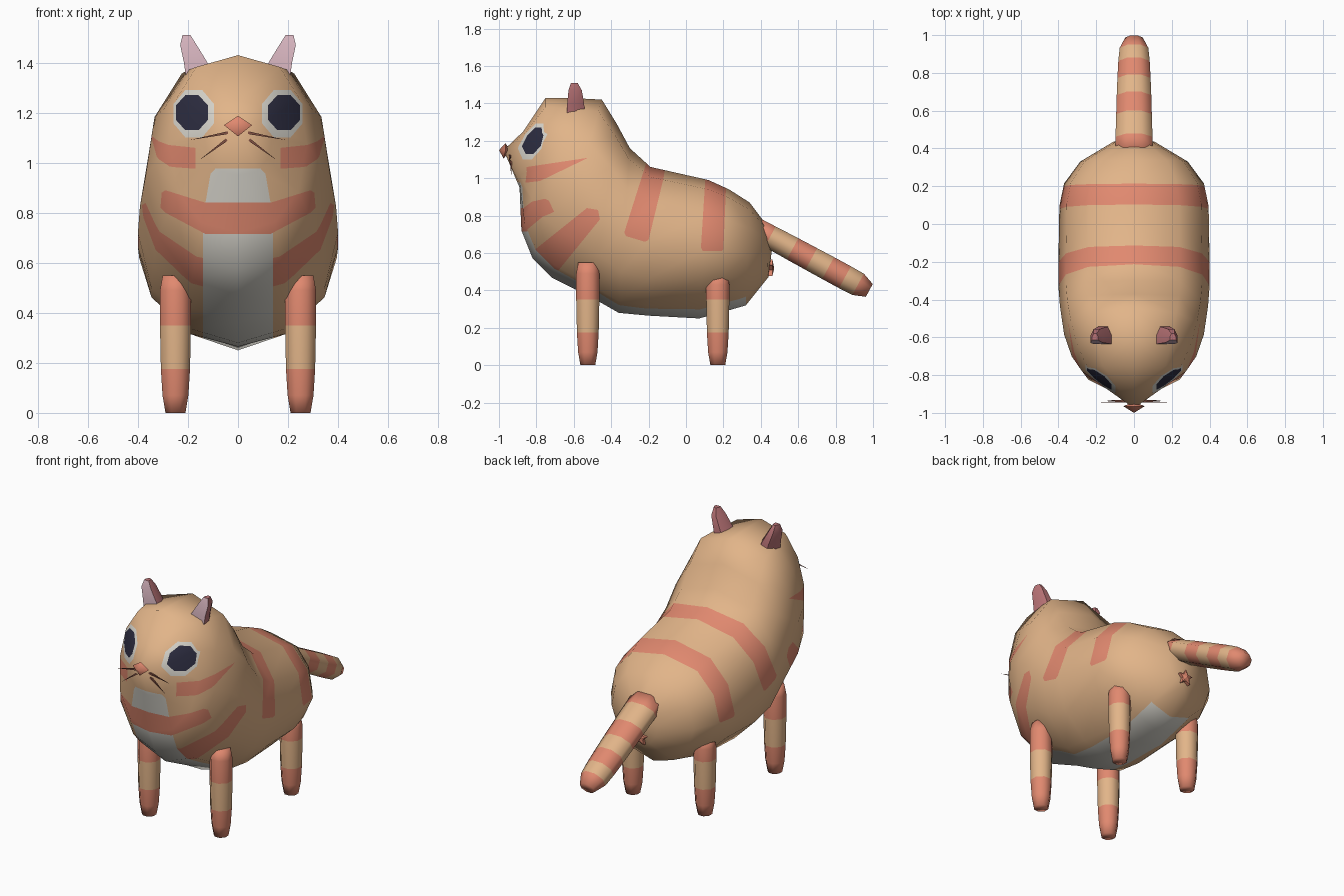
import bpy, bmesh, math
from mathutils import Vector
from mathutils.bvhtree import BVHTree
from mathutils.interpolate import poly_3d_calc

if "Cube" in bpy.data.objects:
    bpy.data.objects.remove(bpy.data.objects["Cube"])


def material(name, rgb):
    m = bpy.data.materials.new(name)
    m.diffuse_color = (*rgb, 1)
    m.use_nodes = True
    m.node_tree.nodes["Principled BSDF"].inputs["Base Color"].default_value = m.diffuse_color
    return m


MATS = [material("tan_fur", (0.76, 0.46, 0.25)), material("orange_stripe", (0.75, 0.25, 0.16)),
        material("white_fur", (0.68, 0.66, 0.60)), material("eye_dark", (0.025, 0.025, 0.05)),
        material("ear_outer", (0.48, 0.17, 0.18)), material("ear_inner", (0.68, 0.46, 0.52)),
        material("whisker_brown", (0.22, 0.08, 0.055))]
TAN, ORANGE, WHITE, DARK, EAR, INNER, BROWN = range(7)


def loft_bm(rings):
    """Skin a list of rings; a one-point ring makes a pole, open ends are capped."""
    bm = bmesh.new()
    vs = [[bm.verts.new(p) for p in r] for r in rings]
    for a, b in zip(vs, vs[1:]):
        n = max(len(a), len(b))
        for i in range(n):
            j = (i + 1) % n
            quad = [a[i % len(a)], a[j % len(a)], b[j % len(b)], b[i % len(b)]]
            bm.faces.new(list(dict.fromkeys(quad)))
    for end in (vs[0], vs[-1]):
        if len(end) > 2:
            bm.faces.new(end)
    bmesh.ops.recalc_face_normals(bm, faces=bm.faces[:])
    return bm


def finish(name, bm, rule=None, angle=40):
    """Turn a bmesh into an object, colouring faces by rule."""
    bm.normal_update()
    if rule:
        for f in bm.faces:
            f.material_index = rule(f.calc_center_median(), f.normal)
    me = bpy.data.meshes.new(name)
    bm.to_mesh(me)
    bm.free()
    for m in MATS:
        me.materials.append(m)
    ob = bpy.data.objects.new(name, me)
    bpy.context.collection.objects.link(ob)
    if angle:
        bpy.ops.object.select_all(action='DESELECT')
        ob.select_set(True)
        bpy.context.view_layer.objects.active = ob
        bpy.ops.object.shade_smooth_by_angle(angle=math.radians(angle))
    return ob


def spow(v, e):
    return math.copysign(abs(v) ** e, v)


# Body and head: rings span from the back line to the belly line
# (back y, back z, belly y, belly z, half width, backward bulge of the sides, belly roundness)
SECTIONS = [(.43, .75, .44, .47, .11, 0, 1), (.34, .87, .32, .32, .285, 0, 1.1),
            (.23, .94, .20, .285, .37, 0, 1.25), (.12, .99, .07, .25, .395, 0, 1.2),
            (-.19, 1.06, -.20, .265, .40, 0, 1), (-.30, 1.16, -.36, .28, .40, 0, 1),
            (-.37, 1.29, -.50, .36, .392, 0, 1), (-.45, 1.42, -.72, .47, .37, 0, 1),
            (-.60, 1.428, -.82, .57, .33, .01, 1), (-.75, 1.43, -.88, .72, .275, .035, .9),
            (-.87, 1.25, -.89, .95, .135, 0, .85)]
rings = [[Vector((0, .46, .62))]]
for ty, tz, by, bz, w, bulge, low_e in SECTIONS:
    top, low = Vector((0, ty, tz)), Vector((0, by, bz))
    mid, half = (top + low) / 2, (top - low) / 2
    ring = []
    for i in range(12):
        c, s = math.cos(math.tau * i / 12), math.sin(math.tau * i / 12)
        ez, ex = (1, .72) if c > 1e-4 else (low_e, low_e)
        ring.append(mid + half * spow(c, ez) + Vector((w * spow(s, ex), bulge * s * s, 0)))
    rings.append(ring)
rings.append([Vector((0, -.975, 1.15))])
body = loft_bm(rings)
bmesh.ops.triangulate(body, faces=body.faces[:])
body.normal_update()
body.faces.ensure_lookup_table()
base_tree = BVHTree.FromBMesh(body)
base_tris = [([v.co.copy() for v in f.verts], [v.normal.copy() for v in f.verts])
             for f in body.faces]


def octagon(cx, cz, rx, rz):
    return [(cx + rx * math.cos(a), cz + rz * math.sin(a))
            for a in (math.tau * (i + .5) / 8 for i in range(8))]


# Fur markings: colour, projection axis (0 = seen from front, 1 = from side),
# convex outline, largest y, smallest |x|
chest_end = [(.13, .84), (.29, .89), (.305, .88), (.31, .82), (.29, .80), (.13, .715)]
MARKS = [
    (ORANGE, 1, [(-.83, .60), (-.72, .46), (-.46, .78), (-.47, .83), (-.53, .84)], 9, .14),
    (ORANGE, 1, [(-.95, 1.045), (-.95, .965), (-.78, .985), (-.48, 1.13), (-.48, 1.17),
                 (-.85, 1.06)], 9, .17),
    (ORANGE, 1, [(-.175, 1.2), (-.09, 1.2), (-.12, 1.0), (-.20, .67), (-.22, .66),
                 (-.32, .69), (-.33, .71)], 9, 0),
    (ORANGE, 1, [(.11, 1.1), (.22, 1.1), (.20, .62), (.19, .61), (.09, .61), (.08, .63)], 9, 0),
    (WHITE, 0, [(-.14, .72), (-.14, .1), (.14, .1), (.14, .72)], .32, 0),
    (WHITE, 0, [(-.09, .977), (-.11, .955), (-.13, .84), (.13, .84), (.11, .955), (.09, .977)],
     -.5, 0),
    (ORANGE, 0, [(-.13, .84), (-.13, .715), (.13, .715), (.13, .84)], -.5, 0),
    (ORANGE, 0, chest_end, -.5, 0),
    (ORANGE, 0, [(-x, z) for x, z in chest_end], -.5, 0),
]
for color, shape in ((WHITE, (.177, 1.196, .087, .103)), (DARK, (.184, 1.2, .069, .076))):
    for s in (1, -1):
        MARKS.append((color, 0, [(s * x, z) for x, z in octagon(*shape)], -.5, 0))


def half_planes(poly):
    cu, cv = (sum(p[k] for p in poly) / len(poly) for k in (0, 1))
    for (u0, v0), (u1, v1) in zip(poly, poly[1:] + poly[:1]):
        nu, nv = v1 - v0, u0 - u1
        s = -1 if (cu - u0) * nu + (cv - v0) * nv > 0 else 1
        yield u0, v0, s * nu, s * nv


# Cut each marking outline into the surface
for color, ax, poly, ymax, xmin in MARKS:
    lo = [min(p[k] for p in poly) for k in (0, 1)]
    hi = [max(p[k] for p in poly) for k in (0, 1)]
    planes = [((u, 0, v), (nu, 0, nv)) if ax == 0 else ((0, u, v), (0, nu, nv))
              for u, v, nu, nv in half_planes(poly)]
    if xmin:
        planes += [((s * xmin, 0, 0), (1, 0, 0)) for s in (1, -1)]
    for co, no in planes:
        near = []
        for f in body.faces:
            us, zs = [w.co[ax] for w in f.verts], [w.co.z for w in f.verts]
            if (f.calc_center_median().y < ymax and min(us) < hi[0] and max(us) > lo[0]
                    and min(zs) < hi[1] and max(zs) > lo[1]):
                near.append(f)
        geom = set(near)
        for f in near:
            geom.update(f.edges)
            geom.update(f.verts)
        bmesh.ops.bisect_plane(body, geom=list(geom), dist=1e-5, plane_co=co,
                               plane_no=Vector(no).normalized())


def fur(c, n):
    out = TAN
    for color, ax, poly, ymax, xmin in MARKS:
        if c.y < ymax and abs(c.x) >= xmin and all(
                (c[ax] - u) * nu + (c.z - v) * nv < 1e-6 for u, v, nu, nv in half_planes(poly)):
            out = color
    return out


body_ob = finish("body", body, fur, None)
# Keep the smooth shading of the uncut surface
normals = []
for v in body_ob.data.vertices:
    loc, _, idx, _ = base_tree.find_nearest(v.co)
    tri, nors = base_tris[idx]
    n = sum((k * w for k, w in zip(nors, poly_3d_calc(tri, loc))), Vector())
    normals.append(n.normalized())
body_ob.data.polygons.foreach_set("use_smooth", [True] * len(body_ob.data.polygons))
body_ob.data.normals_split_custom_set_from_vertices(normals)


def oval(center, u, v, n=8):
    return [Vector(center) + u * math.cos(a) + v * math.sin(a)
            for a in (math.tau * (i + .5) / n for i in range(n))]


# Tail: flattened tube with orange bands
start, end = Vector((0, .38, .725)), Vector((0, .98, .40))
d = (end - start).normalized()
up = Vector((0, -d.z, d.y))
rings = []
for y, rx, rz in ((.38, .107, .066), (.45, .106, .067), (.57, .102, .07), (.67, .099, .071),
                  (.76, .095, .072), (.85, .09, .072), (.92, .082, .07), (.98, .05, .042)):
    rings.append(oval(start + d * ((y - start.y) / d.y), Vector((rx, 0, 0)), up * rz))


def tail_color(c, n):
    y = start.y + (c - start).dot(d) * d.y
    return ORANGE if y < .45 or .57 < y < .67 or .76 < y < .85 or y > .92 else TAN


finish("tail", loft_bm(rings), tail_color, 100)

for side, s in (("right", 1), ("left", -1)):
    # Legs with orange socks and thighs
    for name, y, top in (("front_leg", -.525, .55), ("back_leg", .17, .49)):
        rings = [oval((s * .25, y, z), Vector((r, 0, 0)), Vector((0, r, 0))) for z, r in
                 ((0, .043), (.07, .056), (.175, .063), (.35, .067), (top - .06, .067),
                  (top, .055))]
        finish(f"{name}_{side}", loft_bm(rings),
               lambda c, n: TAN if .175 < c.z < .35 else ORANGE, 100)

    # Ears: flat pink front, rounded back
    rings = []
    for z, x0, x1, y0, y1 in ((1.34, .09, .208, -.637, -.54), (1.40, .122, .216, -.635, -.545),
                              (1.47, .165, .231, -.628, -.557), (1.51, .19, .222, -.615, -.58)):
        w = x1 - x0
        rings.append([(s * x, y, z) for x, y in ((x0, y0), (x1, y0), (x1, (y0 + y1) / 2),
                      (x1 - w * .25, y1), (x0 + w * .25, y1), (x0, (y0 + y1) / 2))])
    finish(f"ear_{side}", loft_bm(rings), lambda c, n: INNER if n.y < -.8 else EAR, 35)

    # Whiskers: thin tapered spikes
    for name, a, b in (("upper_whisker", (.04, -.94, 1.12), (.195, -.945, 1.09)),
                       ("lower_whisker", (.045, -.935, 1.092), (.155, -.935, 1.01))):
        a, b = (Vector((s * p[0], p[1], p[2])) for p in (a, b))
        v = (b - a).cross(Vector((0, 1, 0))).normalized()
        finish(f"{name}_{side}", loft_bm([oval(a, Vector((0, .008, 0)), v * .008, 4), [b]]),
               lambda c, n: BROWN, None)

# Nose: small flattened diamond
diamond = [(.056, -.965, 1.15), (0, -.965, 1.187), (-.056, -.965, 1.15), (0, -.975, 1.105)]
finish("nose", loft_bm([[(0, -.94, 1.15)], diamond, [(0, -1, 1.15)]]), lambda c, n: ORANGE, 80)

# Small raised star under the tail
star = [[(r * math.sin(math.tau * i / 10), y, .517 + r * math.cos(math.tau * i / 10))
         for i in range(10) for r in ((.048 if i % 2 == 0 else .024),)] for y in (.435, .462)]
finish("rear_star", loft_bm(star + [[(0, .472, .517)]]), lambda c, n: ORANGE, 40)
